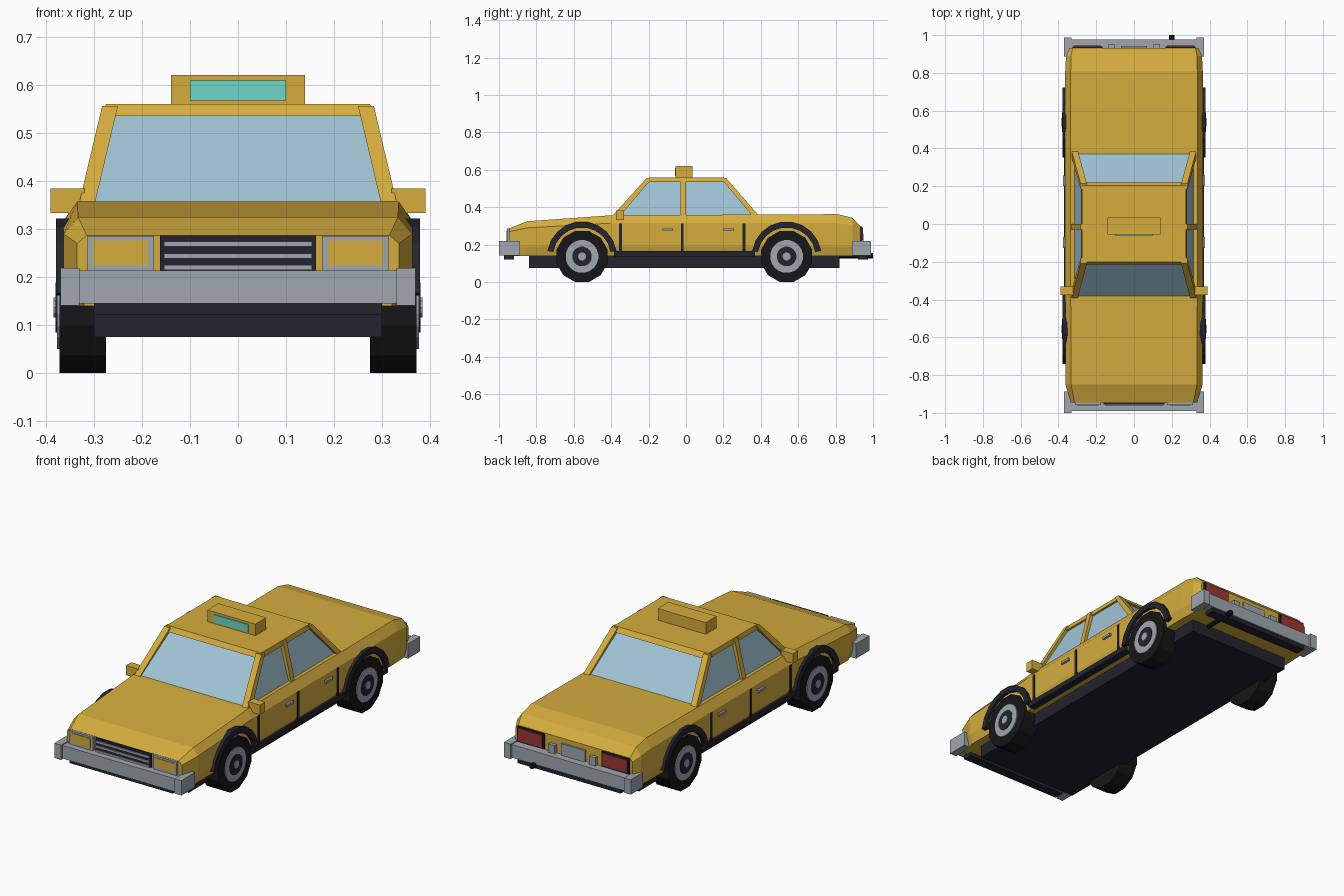
import bpy, bmesh, math
from mathutils import Vector

if "Cube" in bpy.data.objects:
    bpy.data.objects.remove(bpy.data.objects["Cube"])


def material(name, rgb):
    m = bpy.data.materials.new(name)
    m.diffuse_color = (*rgb, 1)
    m.use_nodes = True
    m.node_tree.nodes["Principled BSDF"].inputs["Base Color"].default_value = m.diffuse_color
    return m


YELLOW = material("taxi_yellow", (0.67, 0.42, 0.048))
GREY = material("metal_grey", (0.35, 0.39, 0.43))
GLASS = material("window_blue", (0.35, 0.55, 0.66))
DARK = material("dark_trim", (0.017, 0.017, 0.027))
TYRE = material("tyre_black", (0.008, 0.008, 0.009))
TEAL = material("sign_teal", (0.156, 0.68, 0.61))
RED = material("lamp_red", (0.35, 0.038, 0.032))


def loft(name, rings, mat, closed=False):
    """Skin a list of equal-length point rings; cap the ends unless closed."""
    bm = bmesh.new()
    vs = [[bm.verts.new(p) for p in r] for r in rings]
    n, m = len(rings[0]), len(rings)
    for i in range(m if closed else m - 1):
        a, b = vs[i], vs[(i + 1) % m]
        for j in range(n):
            k = (j + 1) % n
            bm.faces.new((a[j], a[k], b[k], b[j]))
    if not closed:
        bm.faces.new(vs[0])
        bm.faces.new(vs[-1])
    bmesh.ops.recalc_face_normals(bm, faces=bm.faces)
    me = bpy.data.meshes.new(name)
    bm.to_mesh(me)
    bm.free()
    me.materials.append(mat)
    ob = bpy.data.objects.new(name, me)
    bpy.context.collection.objects.link(ob)
    return ob


def rect(x, y, z):
    return [(x[0], y[0], z), (x[1], y[0], z), (x[1], y[1], z), (x[0], y[1], z)]


def box(name, x, y, z, mat):
    return loft(name, [rect(x, y, z[0]), rect(x, y, z[1])], mat)


def flip(r, s):
    return (r[0] * s, r[1] * s)


def disc(name, x0, x1, y, z, r, n, mat):
    """Cylinder along x with a flat facet at the bottom."""
    def ring(x):
        return [(x, y + r * math.sin((i + 0.5) * math.tau / n),
                 z - r * math.cos((i + 0.5) * math.tau / n)) for i in range(n)]
    return loft(name, [ring(x0), ring(x1)], mat)


# Body: cross-sections (y, top half width, top z, side half width, shoulder z)
stations = [(-0.945, 0.315, 0.287, 0.335, 0.27), (-0.85, 0.333, 0.325, 0.363, 0.29),
            (-0.40, 0.335, 0.357, 0.364, 0.315), (0.81, 0.335, 0.363, 0.364, 0.315),
            (0.89, 0.333, 0.343, 0.36, 0.305), (0.932, 0.325, 0.30, 0.34, 0.285)]
rings = []
for y, xt, zt, xs, zs in stations:
    half = [(xt, zt), (xs, zs), (xs, 0.19), (xs - 0.015, 0.14)]
    rings.append([(x, y, z) for x, z in half] + [(-x, y, z) for x, z in half[::-1]])
loft("body", rings, YELLOW)
box("chassis", (-0.30, 0.30), (-0.84, 0.82), (0.075, 0.15), DARK)

# Cabin: glass block, roof slab, pillars
loft("windows", [rect((-0.318, 0.318), (-0.388, 0.38), 0.35),
                 rect((-0.268, 0.268), (-0.195, 0.2), 0.54)], GLASS)
loft("roof", [rect((-0.28, 0.28), (-0.215, 0.222), 0.535),
              rect((-0.275, 0.275), (-0.2, 0.205), 0.56)], YELLOW)
for s in (-1, 1):
    for name, yb, yt in (("front_pillar", (-0.402, -0.36), (-0.21, -0.18)),
                         ("middle_pillar", (-0.03, 0.0), (-0.03, 0.0)),
                         ("rear_pillar", (0.362, 0.398), (0.185, 0.215))):
        loft(name, [rect(flip((0.30, 0.333), s), yb, 0.345),
                    rect(flip((0.25, 0.283), s), yt, 0.556)], YELLOW)

# Roof sign
box("roof_sign", (-0.14, 0.14), (-0.055, 0.035), (0.555, 0.621), YELLOW)
box("sign_panel", (-0.10, 0.10), (-0.06, -0.05), (0.568, 0.609), TEAL)

# Side fittings
for s in (-1, 1):
    box("mirror", flip((0.32, 0.39), s), (-0.375, -0.332), (0.333, 0.384), YELLOW)
    box("sill", flip((0.33, 0.37), s), (-0.385, 0.37), (0.138, 0.166), DARK)
    for y in (-0.35, -0.02, 0.31):
        box("door_gap", flip((0.355, 0.367), s), (y - 0.007, y + 0.007), (0.16, 0.312), DARK)
    for y in (-0.098, 0.228):
        box("door_handle", flip((0.355, 0.375), s), (y - 0.028, y + 0.028), (0.273, 0.286), GREY)

    # Wheels and arches
    for y in (-0.556, 0.538):
        z = 0.137
        disc("tyre", 0.275 * s, 0.372 * s, y, z, 0.1415, 12, TYRE)
        disc("rim", 0.35 * s, 0.377 * s, y, z, 0.088, 20, GREY)
        disc("rim_recess", 0.36 * s, 0.380 * s, y, z, 0.053, 16, DARK)
        disc("hub", 0.36 * s, 0.384 * s, y, z, 0.022, 10, GREY)
        arc = []
        for i in range(10):
            a = math.radians(9 + 162 * i / 9)
            c, d = math.cos(a), math.sin(a)
            arc.append([(x * s, y + r * c, z + r * d) for x, r in
                        ((0.33, 0.155), (0.33, 0.187), (0.379, 0.187), (0.379, 0.155))])
        loft("wheel_arch", arc, DARK)

# Bumpers with wrapped corners and a lower rubber lip
for name, e, outer in (("front", -1, 0.99), ("rear", 1, 0.978)):
    box(name + "_bumper", (-0.335, 0.335), flip((0.92, outer), e), (0.145, 0.214), GREY)
    box(name + "_lip", (-0.30, 0.30), flip((0.92, 0.972), e), (0.122, 0.146), DARK)
    for s in (-1, 1):
        box(name + "_bumper_corner", flip((0.33, 0.37), s),
            flip((0.887, outer + 0.01), e), (0.141, 0.219), GREY)

# Front face: grille and headlights
box("grille", (-0.162, 0.162), (-0.955, -0.93), (0.214, 0.287), DARK)
for z in (0.22, 0.244, 0.269):
    box("grille_bar", (-0.154, 0.154), (-0.96, -0.95), (z - 0.005, z + 0.005), GREY)
for s in (-1, 1):
    box("headlight_frame", flip((0.175, 0.313), s), (-0.958, -0.93), (0.214, 0.286), GREY)
    box("headlight", flip((0.188, 0.302), s), (-0.961, -0.953), (0.224, 0.276), YELLOW)

    # Rear face: tail lights and bumper guards
    box("tail_light_frame", flip((0.168, 0.325), s), (0.92, 0.941), (0.218, 0.298), DARK)
    box("tail_light", flip((0.176, 0.317), s), (0.936, 0.945), (0.225, 0.291), RED)
    box("rear_guard", flip((0.10, 0.138), s), (0.92, 0.95), (0.213, 0.258), GREY)
box("rear_plate", (-0.07, 0.07), (0.92, 0.942), (0.212, 0.275), GREY)

# Exhaust pipe
exhaust = [[(0.2 + 0.014 * math.cos(i * math.tau / 8), y, 0.141 + 0.014 * math.sin(i * math.tau / 8))
            for i in range(8)] for y in (0.80, 1.0)]
loft("exhaust", exhaust, TYRE)
